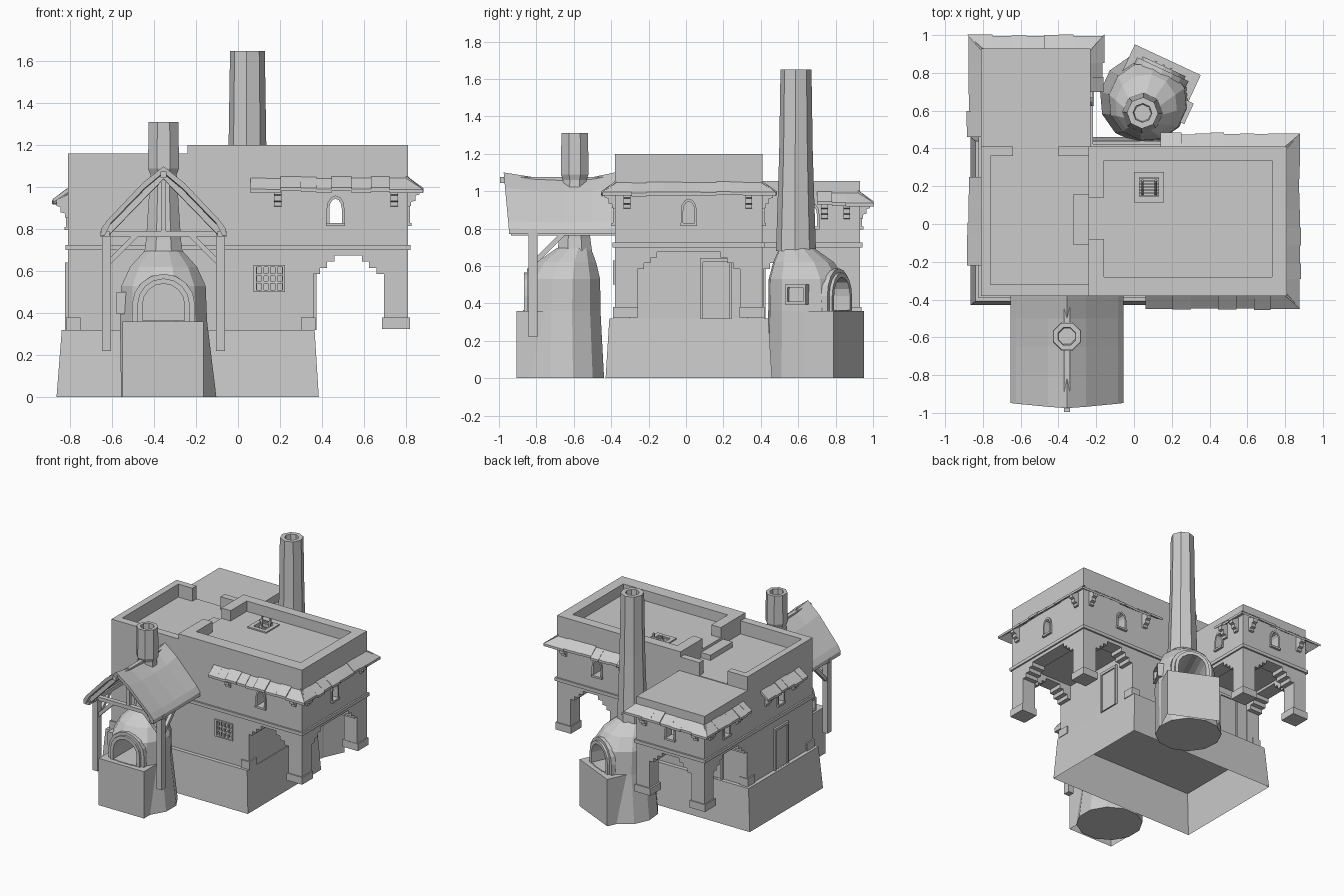
import bpy, bmesh, random
from math import sin, cos, pi, radians
from mathutils import Matrix, Vector

random.seed(4)
if "Cube" in bpy.data.objects:
    bpy.data.objects.remove(bpy.data.objects["Cube"])

clay = bpy.data.materials.new("clay grey")
clay.use_nodes = True
GREY = (0.6, 0.6, 0.6, 1)
clay.diffuse_color = GREY
clay.node_tree.nodes["Principled BSDF"].inputs["Base Color"].default_value = GREY
I = Matrix.Identity(4)


def at(x, y, angle=0):
    """Frame on a wall: local -y points out, angle 0 is the front."""
    return Matrix.Translation((x, y, 0)) @ Matrix.Rotation(radians(angle), 4, 'Z')


def loft(name, loops, m=I, start=True, end=True, wrap=False):
    """Skin a row of equal point loops, with optional end caps."""
    bm = bmesh.new()
    rows = [[bm.verts.new(m @ Vector(p)) for p in loop] for loop in loops]
    n = len(rows[0])
    pairs = list(zip(rows, rows[1:])) + ([(rows[-1], rows[0])] if wrap else [])
    for a, b in pairs:
        for i in range(n):
            j = (i + 1) % n
            bm.faces.new((a[i], a[j], b[j], b[i]))
    if start and not wrap:
        bm.faces.new(rows[0])
    if end and not wrap:
        bm.faces.new(rows[-1])
    bmesh.ops.recalc_face_normals(bm, faces=bm.faces)
    me = bpy.data.meshes.new(name)
    bm.to_mesh(me)
    bm.free()
    me.materials.append(clay)
    ob = bpy.data.objects.new(name, me)
    bpy.context.scene.collection.objects.link(ob)
    return ob


def rect(x0, x1, y0, y1, z):
    return [(x0, y0, z), (x1, y0, z), (x1, y1, z), (x0, y1, z)]


def box(name, x0, x1, y0, y1, z0, z1, m=I):
    return loft(name, [rect(x0, x1, y0, y1, z0), rect(x0, x1, y0, y1, z1)], m)


def flat(profile, y):
    return [(u, y, z) for u, z in profile]


def prism(name, profile, y0, y1, m=I):
    return loft(name, [flat(profile, y0), flat(profile, y1)], m)


def frame(name, outer, inner, y0, y1, m=I):
    return loft(name, [flat(outer, y0), flat(outer, y1), flat(inner, y1), flat(inner, y0)], m, wrap=True)


def strut(name, a, b, w, m=I):
    a, b = Vector(a), Vector(b)
    q = (b - a).to_track_quat('Z', 'Y').to_matrix().to_4x4()
    h = w / 2
    return box(name, -h, h, -h, h, 0, (b - a).length, m @ Matrix.Translation(a) @ q)


def cut(ob, *cutters):
    for c in cutters:
        c.hide_render = True
        mod = ob.modifiers.new("cut", 'BOOLEAN')
        mod.operation, mod.solver, mod.object = 'DIFFERENCE', 'EXACT', c
        bpy.context.view_layer.update()
        ev = ob.evaluated_get(bpy.context.evaluated_depsgraph_get())
        me = bpy.data.meshes.new_from_object(ev)
        ob.modifiers.clear()
        ob.data = me
        bpy.data.objects.remove(c)


def square(hw, z0, z1):
    return [(-hw, z0), (hw, z0), (hw, z1), (-hw, z1)]


def arch(hw, z0, spring, top, n=8):
    curve = [(hw * cos(pi * i / n), spring + (top - spring) * sin(pi * i / n)) for i in range(n + 1)]
    return [(-hw, z0), (hw, z0)] + curve


def stepped(u0, u1):
    """Corbelled arch outline, three steps each side."""
    side = [(0, 0.2), (0, 0.585)]
    for i in range(3):
        side += [(0.035 * (i + 1), 0.585 + 0.03 * i), (0.035 * (i + 1), 0.615 + 0.03 * i)]
    return [(u0 + d, z) for d, z in side] + [(u1 - d, z) for d, z in reversed(side)]


# Sloped base, open underneath
loft("base", [rect(-0.865, 0.385, -0.43, 0.46, 0), rect(-0.84, 0.365, -0.41, 0.44, 0.32)], start=False)

# Ground floor with barred window pocket
ground = box("ground_walls", -0.81, 0.36, -0.38, 0.41, 0.32, 0.71)
bars = at(0.15, -0.38)
cut(ground, prism("cutter", square(0.06, 0.51, 0.62), -0.1, 0.03, bars))
frame("bar_frame", square(0.075, 0.5, 0.63), square(0.062, 0.51, 0.62), -0.01, 0.01, bars)
for i in (-1, 0, 1):
    box("upright_bar", i * 0.032 - 0.006, i * 0.032 + 0.006, -0.005, 0.008, 0.51, 0.62, bars)
for z in (0.547, 0.583):
    box("cross_bar", -0.06, 0.06, -0.005, 0.008, z - 0.006, z + 0.006, bars)

# Open porches on pillars
porch = box("side_porch", 0.36, 0.81, -0.38, 0.41, 0.33, 0.71)
cut(porch, box("cutter", 0.3, 0.7, -0.27, 0.3, 0.2, 0.695),
    prism("cutter", stepped(0.355, 0.695), -0.6, 0.6),
    prism("cutter", stepped(-0.26, 0.29), -0.5, 0.5, at(0.81, 0, 90)))
rear = box("rear_porch", -0.81, -0.23, 0.41, 0.93, 0.33, 0.71)
cut(rear, box("cutter", -0.7, -0.34, 0.35, 0.82, 0.2, 0.695),
    prism("cutter", stepped(-0.7, -0.34), 0.7, 1.2),
    prism("cutter", stepped(0.415, 0.82), -1, 1, at(-0.5, 0, 90)))
for x, y in ((0.753, -0.323), (0.753, 0.353), (-0.753, 0.873), (-0.287, 0.873)):
    box("pillar_foot", x - 0.066, x + 0.066, y - 0.066, y + 0.066, 0.325, 0.38)
for x, y in ((0.345, -0.345), (0.345, 0.375), (-0.775, -0.345), (-0.775, 0.375)):
    box("wall_foot", x - 0.045, x + 0.025, y - 0.045, y + 0.045, 0.32, 0.38)

# Doors
for m in (at(0.36, 0.16, 90), at(-0.81, 0.01, -90), at(-0.52, 0.41, 180)):
    prism("door", square(0.07, 0.32, 0.62), -0.006, 0.01, m)
    frame("door_frame", square(0.085, 0.32, 0.64), square(0.07, 0.321, 0.62), -0.015, 0.01, m)

# Floor ledges
box("main_ledge", -0.822, 0.822, -0.393, 0.423, 0.7, 0.725)
box("rear_ledge", -0.822, -0.218, 0.4, 0.943, 0.7, 0.725)

# Upper storeys with rooms and sunken roofs
upper = box("upper_main", -0.24, 0.81, -0.38, 0.41, 0.72, 1.2)
cut(upper, box("cutter", -0.16, 0.73, -0.3, 0.33, 0.75, 1.05),
    box("cutter", -0.16, 0.73, -0.28, 0.335, 1.12, 1.4),
    box("cutter", -0.4, -0.1, -0.08, 0.14, 1.12, 1.4),
    box("cutter", 0.03, 0.13, 0.15, 0.24, 1, 1.3))
left = box("upper_left", -0.81, -0.24, -0.38, 0.41, 0.72, 1.16)
cut(left, box("cutter", -0.76, -0.2, -0.32, 0.36, 1.06, 1.4),
    box("cutter", -0.64, -0.4, 0.3, 0.5, 1.06, 1.4))
wing = box("upper_rear", -0.81, -0.23, 0.41, 0.93, 0.72, 1.055)
cut(wing, box("cutter", -0.75, -0.29, 0.47, 0.87, 0.75, 1.0))
box("roof_step", -0.32, -0.235, -0.11, 0.16, 1.05, 1.1)

# Roof hatch and ladder
hatch = at(0.08, 0.195)
loft("hatch_rim", [rect(-s, s, -s, s, z) for s, z in
                   ((0.08, 1.11), (0.08, 1.13), (0.05, 1.13), (0.05, 1.11))], hatch, wrap=True)
for x in (-0.035, 0.035):
    strut("ladder_rail", (x, -0.035, 0.75), (x, 0.035, 1.18), 0.012, hatch)
for i in range(9):
    t = (i + 0.5) / 9
    strut("ladder_rung", (-0.05, -0.035 + 0.07 * t, 0.75 + 0.42 * t),
          (0.05, -0.035 + 0.07 * t, 0.75 + 0.42 * t), 0.01, hatch)

# Arched windows: opening, frame and sill
for wall, m, z in ((upper, at(0.465, -0.38), 0.83), (upper, at(0.81, 0.015, 90), 0.83),
                   (upper, at(0.465, 0.41, 180), 0.83), (left, at(-0.81, 0.01, -90), 0.81),
                   (wing, at(-0.81, 0.67, -90), 0.81), (wing, at(-0.52, 0.93, 180), 0.81),
                   (wing, at(-0.23, 0.67, 90), 0.81)):
    hole = arch(0.03, z, z + 0.065, z + 0.115, 6)
    cut(wall, prism("cutter", hole, -0.1, 0.1, m))
    frame("window_frame", arch(0.043, z - 0.01, z + 0.065, z + 0.13, 6), hole, -0.01, 0.01, m)
    box("window_sill", -0.045, 0.045, -0.018, 0.01, z - 0.015, z, m)


# Eaves: a row of uneven sloping tiles, mitred at corners
def eave(m, u0, u1, z, mitre0, mitre1, brackets):
    u = u0
    while u < u1 - 0.001:
        v = u + random.uniform(0.065, 0.1)
        if v > u1 - 0.04:
            v = u1
        dz, out = random.uniform(-0.006, 0.006), 0.07 + random.uniform(-0.006, 0.006)
        e0 = out if mitre0 and u == u0 else 0
        e1 = out if mitre1 and v == u1 else 0
        ends = []
        for w, e in ((u, -e0), (v, e1)):
            ends.append([(w, 0.01, z + dz), (w + e, -out, z - 0.06 + dz),
                         (w + e, -out, z - 0.078 + dz), (w, 0.01, z - 0.022 + dz)])
        loft("eave_tile", ends, m)
        u = v
    side = [(0.01, -0.03), (-0.055, -0.06), (-0.055, -0.09), (-0.035, -0.095), (-0.035, -0.12),
            (-0.015, -0.125), (-0.015, -0.145), (0.01, -0.15)]
    for b in brackets:
        loft("eave_bracket", [[(b + s, y, z + h) for y, h in side] for s in (-0.018, 0.018)], m)


eave(at(0, -0.38), 0.06, 0.81, 1.055, False, True, (0.19, 0.745))
eave(at(0.81, 0, 90), -0.38, 0.41, 1.055, True, True, (-0.315, 0.335))
eave(at(0, 0.41, 180), -0.81, -0.14, 1.055, True, False, (-0.745, -0.25))
eave(at(0, 0.93, 180), 0.23, 0.81, 1.0, True, True, (0.3, 0.74))
eave(at(-0.81, 0, -90), -0.93, -0.46, 1.0, True, False, (-0.86, -0.53))
eave(at(-0.23, 0, 90), 0.7, 0.93, 1.0, False, True, (0.74, 0.86))
eave(at(-0.81, 0, -90), -0.25, 0.22, 1.0, False, False, (-0.18, 0.15))


# Domed ovens, mouth toward local -y
def circle(x, y, r, z, n):
    return [(x + r * cos(2 * pi * (i + 0.5) / n), y + r * sin(2 * pi * (i + 0.5) / n), z) for i in range(n)]


def oven(m, flue):
    dome = loft("oven_dome", [circle(x, y, r, z, 12) for x, y, r, z in (
        (0.025, -0.07, 0.235, 0), (0, -0.07, 0.215, 0.36), (0, -0.065, 0.208, 0.53),
        (0, -0.045, 0.165, 0.62), (0, -0.005, 0.095, 0.695))], m)
    inner = arch(0.1, 0.365, 0.44, 0.54)
    cut(dome, prism("cutter", inner, -0.5, 0.02, m))
    frame("oven_mouth", arch(0.15, 0.355, 0.44, 0.587), inner, -0.255, -0.12, m)
    frame("mouth_trim", arch(0.125, 0.357, 0.44, 0.565), inner, -0.272, -0.25, m)
    loft("oven_bench", [rect(-0.195, 0.19, -0.312, -0.09, z) for z in (0, 0.36)], m, start=False)
    door = m @ at(-0.2, -0.1, -90)
    frame("fire_door_frame", square(0.06, 0.395, 0.5), square(0.045, 0.41, 0.485), -0.025, 0.03, door)
    top = flue[-1][1]
    rings = [circle(0, 0, r, z, 8) for r, z in flue]
    loft("oven_chimney", rings + [circle(0, 0, 0.05, top, 8), circle(0, 0, 0.045, top - 0.12, 8)], m)


oven(at(-0.355, -0.595), [(0.1, 0.68), (0.09, 0.75), (0.068, 1.06), (0.08, 1.09), (0.077, 1.31)])
oven(at(0.045, 0.588, 155), [(0.107, 0.68), (0.09, 1.2), (0.083, 1.65)])

# Sagging canopy roof over the front oven
canopy = at(-0.355, 0)
half = [(0.3, 0.77), (0.298, 0.8), (0.27, 0.84), (0.1, 1.02)]
under = [(0.09, 0.995), (0.25, 0.83), (0.28, 0.77)]
section = ([(-x, z) for x, z in half] + [(0, 1.1)] + half[::-1]
           + under[::-1] + [(0, 1.07)] + [(-x, z) for x, z in under])
stations = []
for y, sag, lean in ((-0.945, 0, 1), (-0.8, 0.025, 0.5), (-0.65, 0.033, 0), (-0.5, 0.025, 0), (-0.38, 0, 0)):
    stations.append([(x, y - 0.03 * lean * (z - 0.77) / 0.33, z - sag * (z - 0.77) / 0.33) for x, z in section])
loft("canopy_roof", stations, canopy)
box("ridge_pole", -0.015, 0.015, -0.995, -0.38, 1.045, 1.075, canopy)
box("canopy_tie_beam", -0.3, 0.3, -0.835, -0.8, 0.762, 0.79, canopy)
strut("king_post", (0, -0.82, 0.78), (0, -0.82, 1.05), 0.025, canopy)
for s in (-1, 1):
    x = s * 0.272
    box("canopy_post", x - 0.022, x + 0.022, -0.843, -0.793, 0.22, 0.78, canopy)
    box("canopy_side_beam", x - 0.015, x + 0.015, -0.935, -0.38, 0.762, 0.79, canopy)
    strut("cross_brace", (x, -0.818, 0.63), (x - s * 0.14, -0.818, 0.77), 0.025, canopy)
    strut("side_brace", (x, -0.8, 0.63), (x, -0.66, 0.77), 0.025, canopy)
    strut("rafter", (x, -0.9, 0.78), (0, -0.92, 1.06), 0.03, canopy)
